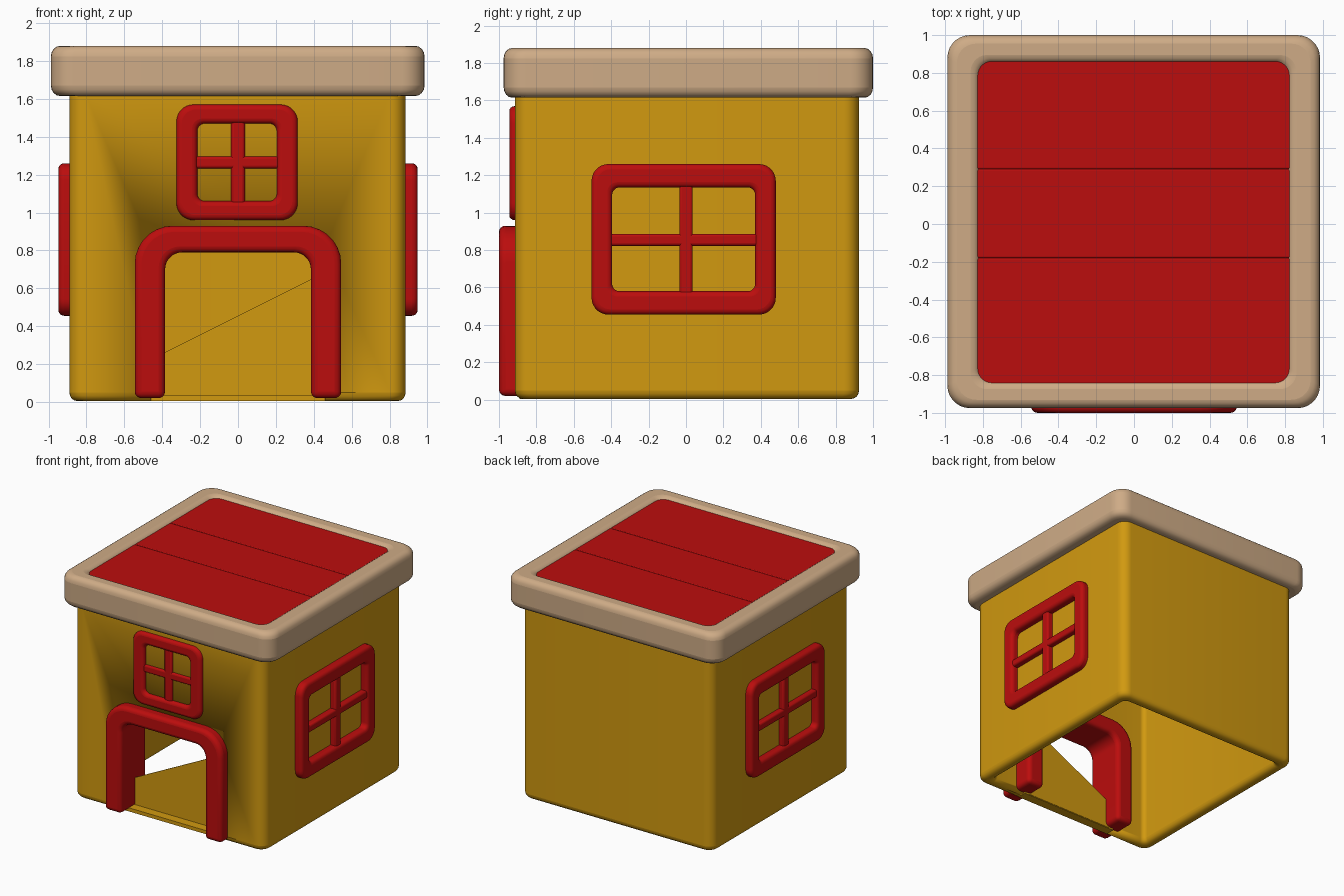
import bpy, bmesh, math
from mathutils import Vector

cube = bpy.data.objects.get("Cube")
if cube:
    bpy.data.objects.remove(cube, do_unlink=True)


def material(name, rgb):
    m = bpy.data.materials.new(name)
    m.use_nodes = True
    color = (*rgb, 1)
    m.diffuse_color = color
    m.node_tree.nodes["Principled BSDF"].inputs["Base Color"].default_value = color
    return m


YELLOW = material("golden yellow", (0.64, 0.32, 0.005))
RED = material("bright red", (0.5, 0.004, 0.004))
TAN = material("sandy tan", (0.62, 0.41, 0.24))

# Each plane maps profile (u, v) and depth w to model space
PLANES = {
    "xy": lambda u, v, w: Vector((u, v, w)),
    "xz": lambda u, v, w: Vector((u, w, v)),
    "yz": lambda u, v, w: Vector((w, u, v)),
}


def corner(cx, cy, r, start, steps=7):
    """Points of a quarter circle, counter-clockwise from start degrees."""
    return [(cx + r * math.cos(a), cy + r * math.sin(a))
            for a in (math.radians(start + 90 * i / steps) for i in range(steps + 1))]


def rounded_rect(u0, u1, v0, v1, r):
    return (corner(u1 - r, v1 - r, r, 0) + corner(u0 + r, v1 - r, r, 90)
            + corner(u0 + r, v0 + r, r, 180) + corner(u1 - r, v0 + r, r, 270))


def arch(half, bottom, top, r):
    return ([(half, bottom)] + corner(half - r, top - r, r, 0)
            + corner(r - half, top - r, r, 90) + [(-half, bottom)])


def finish(name, bm, mat, bevel=0, segments=4):
    bmesh.ops.recalc_face_normals(bm, faces=bm.faces)
    mesh = bpy.data.meshes.new(name)
    bm.to_mesh(mesh)
    bm.free()
    mesh.materials.append(mat)
    ob = bpy.data.objects.new(name, mesh)
    bpy.context.collection.objects.link(ob)
    if bevel:
        mod = ob.modifiers.new("Rounded edges", "BEVEL")
        mod.width = bevel
        mod.segments = segments
        mod.limit_method = "ANGLE"
        mod.angle_limit = math.radians(40)
    return ob


def smooth(ob):
    bpy.ops.object.select_all(action="DESELECT")
    ob.select_set(True)
    bpy.context.view_layer.objects.active = ob
    bpy.ops.object.shade_smooth_by_angle(angle=math.radians(35))


def band(name, outer, inner, w0, w1, plane, mat, bevel, closed=True):
    """Solid strip between two matching outlines, given depth w0 to w1."""
    bm = bmesh.new()
    place = PLANES[plane]
    rows = [[bm.verts.new(place(u, v, w)) for u, v in line]
            for line, w in ((outer, w0), (outer, w1), (inner, w1), (inner, w0))]
    n = len(outer)
    for i in range(n if closed else n - 1):
        j = (i + 1) % n
        for k in range(4):
            a, b = rows[k], rows[(k + 1) % 4]
            bm.faces.new((a[i], a[j], b[j], b[i]))
    if not closed:
        for i in (0, -1):
            bm.faces.new([row[i] for row in rows])
    ob = finish(name, bm, mat, bevel)
    smooth(ob)
    return ob


def prism(name, outline, w0, w1, plane, mat, bevel=0, segments=3):
    bm = bmesh.new()
    place = PLANES[plane]
    a = [bm.verts.new(place(u, v, w0)) for u, v in outline]
    b = [bm.verts.new(place(u, v, w1)) for u, v in outline]
    bm.faces.new(a)
    bm.faces.new(b)
    for i in range(len(a)):
        j = (i + 1) % len(a)
        bm.faces.new((a[i], a[j], b[j], b[i]))
    ob = finish(name, bm, mat, bevel, segments)
    smooth(ob)
    return ob


def rect(u0, u1, v0, v1):
    return [(u0, v0), (u1, v0), (u1, v1), (u0, v1)]


# Hollow walls, open underneath, with the doorway cut out
walls = band("walls", rounded_rect(-0.89, 0.885, -0.915, 0.925, 0.08),
             rounded_rect(-0.79, 0.785, -0.815, 0.825, 0.04),
             0.005, 1.68, "xy", YELLOW, 0.045)
cutter = prism("doorway_cutter", rect(-0.46, 0.46, -0.2, 0.82), -1.2, -0.7, "xz", YELLOW)
cutter.hide_render = True
cut = walls.modifiers.new("Doorway", "BOOLEAN")
cut.operation = "DIFFERENCE"
cut.object = cutter
bpy.context.view_layer.objects.active = walls
for mod in list(walls.modifiers):
    bpy.ops.object.modifier_apply(modifier=mod.name)
bpy.data.objects.remove(cutter, do_unlink=True)

# Doorway: slanted low panel, threshold and deep arch
prism("door_panel", [(-0.42, 0.01), (0.42, 0.01), (0.42, 0.665), (-0.42, 0.245)],
      -0.815, -0.807, "xz", YELLOW)
prism("threshold", rect(-0.46, 0.46, 0.005, 0.035), -0.89, -0.81, "xz", YELLOW)
band("door_arch", arch(0.545, 0.02, 0.93, 0.2), arch(0.385, 0.02, 0.79, 0.09),
     -1.0, -0.66, "xz", RED, 0.035, closed=False)


def window(name, u, v, rim, mid_v, w0, w1, plane):
    """Rounded frame with a cross of glazing bars."""
    (u0, u1), (v0, v1), (ru, rv) = u, v, rim
    band(name + "_frame", rounded_rect(u0, u1, v0, v1, 0.09),
         rounded_rect(u0 + ru, u1 - ru, v0 + rv, v1 - rv, 0.04),
         w0, w1, plane, RED, 0.03)
    bar0, bar1 = w0 * 0.985, w1
    prism(name + "_upright_bar", rect(-0.036, 0.036, v0 + rv / 2, v1 - rv / 2),
          bar0, bar1, plane, RED, 0.015)
    prism(name + "_cross_bar", rect(u0 + ru / 2, u1 - ru / 2, mid_v - 0.032, mid_v + 0.032),
          bar0, bar1, plane, RED, 0.015)


# Windows on the front and both sides
window("front_window", (-0.325, 0.315), (0.96, 1.57), (0.11, 0.1), 1.265,
       -0.945, -0.84, "xz")
for side, label in ((1, "left"), (-1, "right")):
    window(label + "_window", (-0.505, 0.48), (0.455, 1.26), (0.11, 0.125), 0.855,
           side * 0.948, side * 0.82, "yz")

# Roof rim and three recessed planks
band("roof_rim", rounded_rect(-0.988, 0.985, -0.975, 1.0, 0.12),
     rounded_rect(-0.815, 0.81, -0.83, 0.85, 0.07),
     1.615, 1.88, "xy", TAN, 0.055)
edges = (-0.86, -0.18, 0.29, 0.88)
for i, (y0, y1) in enumerate(zip(edges, edges[1:])):
    prism(f"roof_plank_{i + 1}", rect(-0.84, 0.84, y0, y1), 1.7, 1.86, "xy", RED, 0.008, 2)
